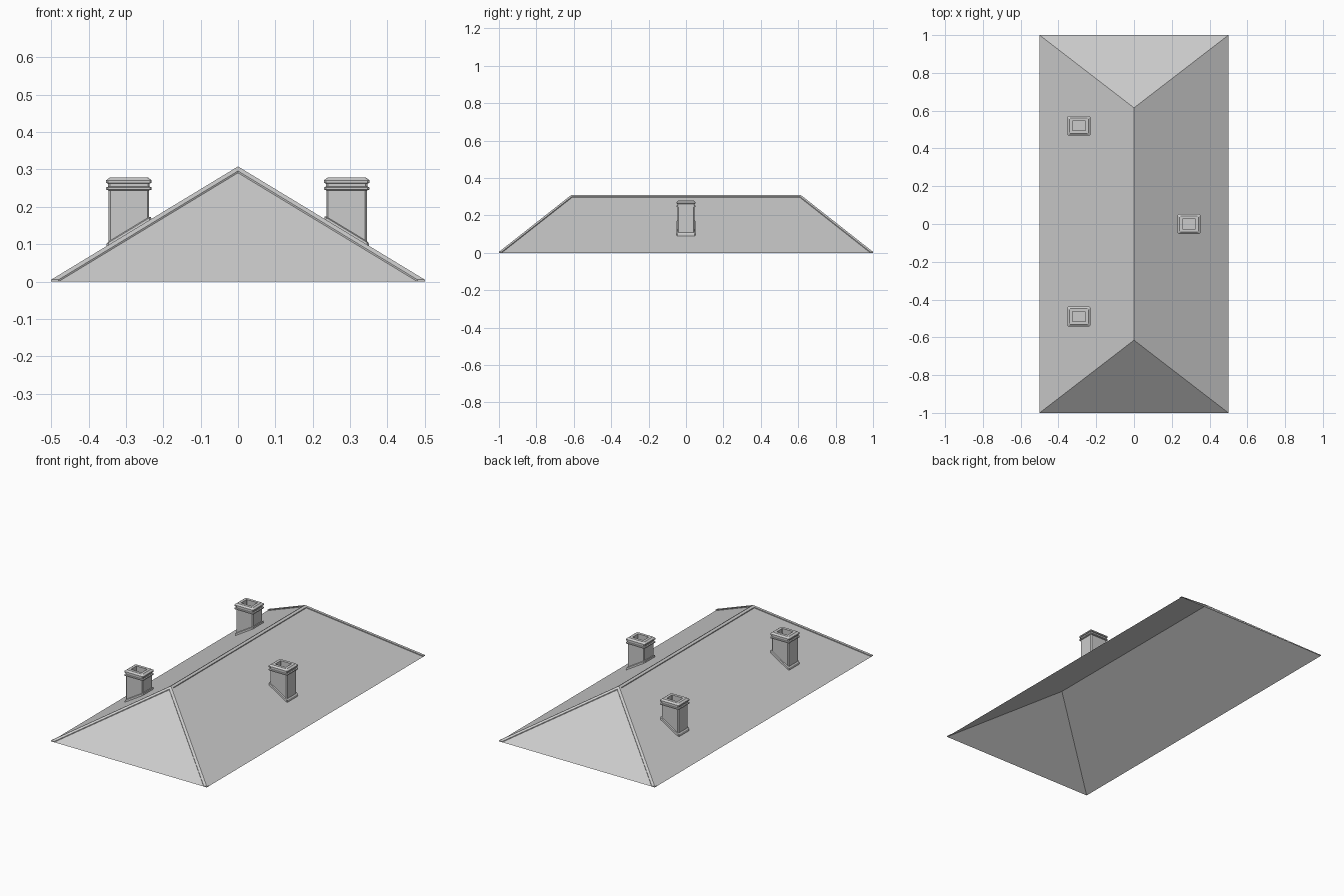
import bpy, bmesh

if "Cube" in bpy.data.objects:
    bpy.data.objects.remove(bpy.data.objects["Cube"])

HX, HY, RY, H = 0.5, 1.0, 0.615, 0.303   # eave half sizes, ridge half length, ridge height


def make_object(name, bm):
    mesh = bpy.data.meshes.new(name)
    bm.to_mesh(mesh)
    bm.free()
    obj = bpy.data.objects.new(name, mesh)
    bpy.context.collection.objects.link(obj)
    return obj


def add_face(bm, pts):
    return bm.faces.new([bm.verts.new(p) for p in pts])


def slope_z(x):
    return H * (1 - abs(x) / HX)


# Hipped roof: open shell, no underside
bm = bmesh.new()
a, b, c, d, e, f = [bm.verts.new(p) for p in (
    (-HX, -HY, 0), (HX, -HY, 0), (HX, HY, 0), (-HX, HY, 0), (0, -RY, H), (0, RY, H))]
for vs in ((a, b, e), (b, c, f, e), (c, d, f), (d, a, e, f)):
    bm.faces.new(vs)
make_object("roof", bm)

# Hip and ridge capping: one quarter, raised slightly and mirrored
bm = bmesh.new()
sx, sy, rw, lift = 0.02, 0.015, 0.012, 0.005
t = 1 - sx / HX
corner, peak = (HX, HY, 0), (0, RY, H)
add_face(bm, [corner, peak, (0, HY - t * (HY - RY), t * H), (HX - sx, HY, 0)])
add_face(bm, [corner, (HX, HY - sy, 0), (0, RY - sy, H), peak])
add_face(bm, [(0, 0, H), (0, RY, H), (rw, RY + rw * 0.77, slope_z(rw)), (rw, 0, slope_z(rw))])
bmesh.ops.recalc_face_normals(bm, faces=bm.faces)
for face in bm.faces:
    if face.normal.z < 0:
        face.normal_flip()
ext = bmesh.ops.extrude_face_region(bm, geom=bm.faces[:])
bmesh.ops.translate(bm, vec=(0, 0, lift),
                    verts=[g for g in ext["geom"] if isinstance(g, bmesh.types.BMVert)])
caps = make_object("ridge_caps", bm)
mirror = caps.modifiers.new("mirror", 'MIRROR')
mirror.use_axis = (True, True, False)
mirror.use_mirror_merge = False


# Chimneys: stacked chamfered rectangles, foot follows the roof slope
def outline(hx, hy, ch):
    return [(hx, -hy + ch), (hx, hy - ch), (hx - ch, hy), (-hx + ch, hy),
            (-hx, hy - ch), (-hx, -hy + ch), (-hx + ch, -hy), (hx - ch, -hy)]


def chimney(name, cx, cy):
    # (height, outward offset, height measured from roof slope)
    profile = [(0.0, 0.006, True), (0.011, 0.005, True), (0.014, 0, True),
               (0.244, 0, False), (0.246, 0.0065, False), (0.252, 0.0065, False),
               (0.254, 0.001, False), (0.262, 0.001, False), (0.264, 0.0065, False),
               (0.271, 0.0065, False), (0.275, 0.001, False), (0.279, -0.004, False),
               (0.279, -0.02, False), (0.24, -0.02, False)]
    bm = bmesh.new()
    rings = []
    for z, off, on_slope in profile:
        ch = 0.001 if off < -0.01 else 0.005
        pts = outline(0.0545 + off, 0.0455 + off, ch)
        rings.append([bm.verts.new((cx + x, cy + y, z + (slope_z(cx + x) if on_slope else 0)))
                      for x, y in pts])
    for lo, hi in zip(rings, rings[1:]):
        for i in range(8):
            j = (i + 1) % 8
            bm.faces.new((lo[i], lo[j], hi[j], hi[i]))
    bm.faces.new(rings[-1])
    make_object(name, bm)


chimney("chimney_left_back", -0.292, 0.52)
chimney("chimney_left_front", -0.292, -0.49)
chimney("chimney_right", 0.291, 0.0)
